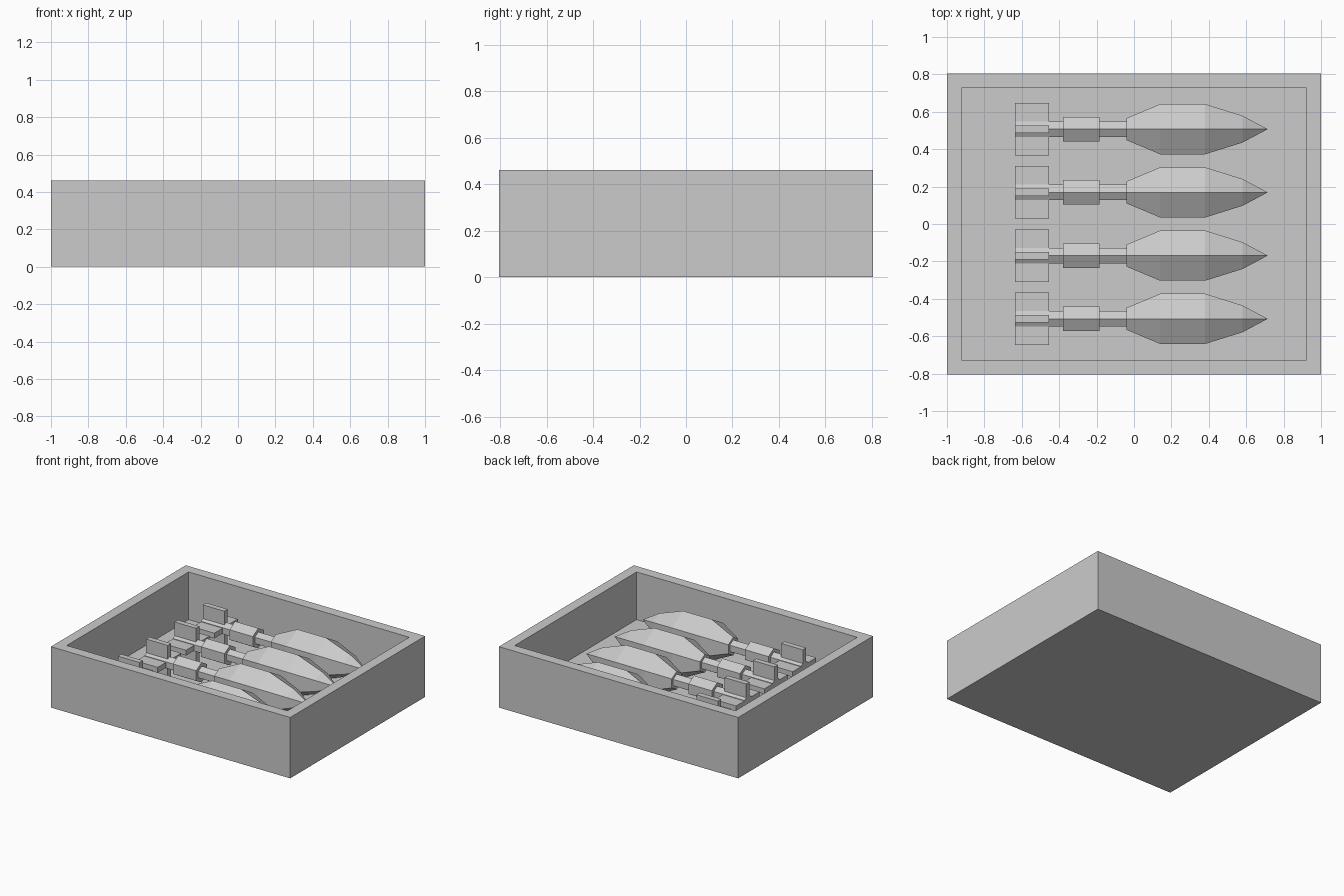
import bpy, bmesh, math
from mathutils import Matrix, Vector

if "Cube" in bpy.data.objects:
    bpy.data.objects.remove(bpy.data.objects["Cube"])

grey = bpy.data.materials.new("plain grey")
grey.diffuse_color = (0.6, 0.6, 0.6, 1)
grey.use_nodes = True
grey.node_tree.nodes["Principled BSDF"].inputs["Base Color"].default_value = grey.diffuse_color


def finish(name, bm):
    bmesh.ops.recalc_face_normals(bm, faces=bm.faces)
    me = bpy.data.meshes.new(name)
    bm.to_mesh(me)
    bm.free()
    me.materials.append(grey)
    ob = bpy.data.objects.new(name, me)
    bpy.context.collection.objects.link(ob)
    return ob


def add_box(bm, centre, size):
    m = Matrix.Translation(centre) @ Matrix.Diagonal((*size, 1))
    return bmesh.ops.create_cube(bm, size=1, matrix=m)


# open crate: a block with its top inset and pushed down to the floor
H, WALL, FLOOR = 0.46, 0.11, 0.10
bm = bmesh.new()
add_box(bm, (0, 0, H / 2), (2, 1.61, H))
top = max(bm.faces, key=lambda f: f.calc_center_median().z)
bmesh.ops.inset_region(bm, faces=[top], thickness=WALL)
ext = bmesh.ops.extrude_discrete_faces(bm, faces=[top])
bmesh.ops.translate(bm, verts=ext["faces"][0].verts, vec=(0, 0, FLOOR - H))
finish("crate", bm)

# shell profile along x: tail tube, collar, neck, bulged body, point
PROFILE = [(-.635, .048), (-.38, .048), (-.38, .076), (-.185, .076),
           (-.185, .048), (-.04, .048), (-.04, .068), (.14, .155),
           (.38, .155), (.58, .083)]
TIP, SIDES, ZC = 0.715, 6, 0.24


def shell_body(name, y):
    bm = bmesh.new()
    rings = []
    for x, r in PROFILE:
        angles = [math.pi / 2 + k * math.tau / SIDES for k in range(SIDES)]
        rings.append([bm.verts.new((x, y + r * math.cos(a), ZC + r * math.sin(a)))
                      for a in angles])
    tip = bm.verts.new((TIP, y, ZC))
    bm.faces.new(rings[0])
    for a, b in zip(rings, rings[1:]):
        for k in range(SIDES):
            n = (k + 1) % SIDES
            bm.faces.new((a[k], a[n], b[n], b[k]))
    for k in range(SIDES):
        bm.faces.new((rings[-1][k], rings[-1][(k + 1) % SIDES], tip))
    return finish(name, bm)


def shell_fins(name, y):
    bm = bmesh.new()
    c = Vector((-0.545, y, ZC))
    add_box(bm, c, (0.18, 0.28, 0.04))
    add_box(bm, c, (0.18, 0.04, 0.28))
    return finish(name, bm)


# four shells lying side by side
for i in range(4):
    y = -0.507 + i * 0.338
    shell_body(f"shell_body_{i + 1}", y)
    shell_fins(f"shell_fins_{i + 1}", y)
